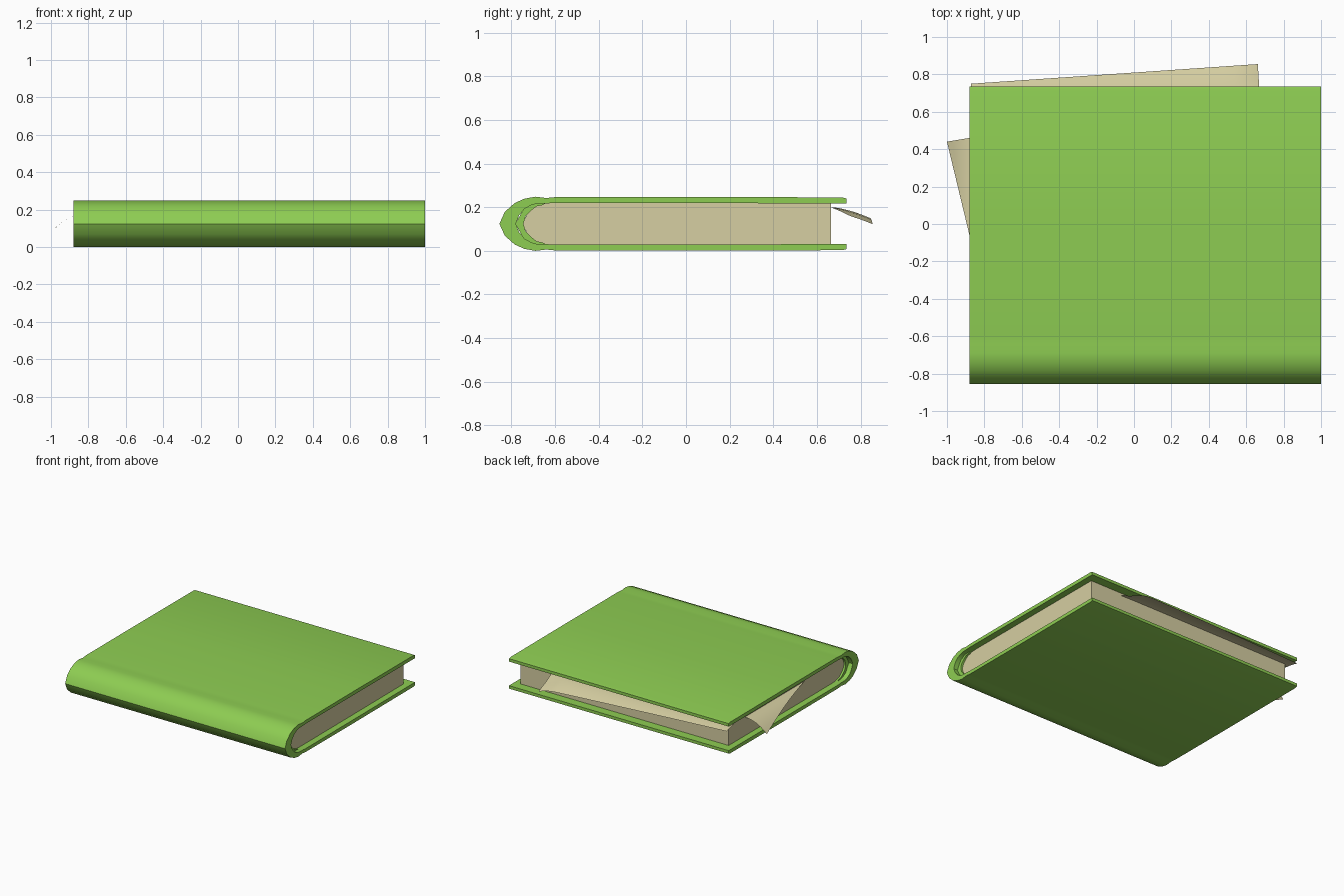
import bpy, bmesh, math
from mathutils import Vector

if "Cube" in bpy.data.objects:
    bpy.data.objects.remove(bpy.data.objects["Cube"])

def material(name, col):
    m = bpy.data.materials.new(name)
    m.diffuse_color = (*col, 1)
    m.use_nodes = True
    m.node_tree.nodes["Principled BSDF"].inputs["Base Color"].default_value = m.diffuse_color
    return m

GREEN = material("cover green", (0.27, 0.61, 0.085))
CREAM = material("page cream", (0.67, 0.62, 0.36))
ZC = 0.124  # mid height of the book

def finish(bm, name, mat, angle=40, closed=True):
    if closed:
        bmesh.ops.recalc_face_normals(bm, faces=bm.faces)
    me = bpy.data.meshes.new(name)
    bm.to_mesh(me)
    bm.free()
    me.materials.append(mat)
    ob = bpy.data.objects.new(name, me)
    bpy.context.collection.objects.link(ob)
    bpy.ops.object.select_all(action='DESELECT')
    ob.select_set(True)
    bpy.context.view_layer.objects.active = ob
    bpy.ops.object.shade_smooth_by_angle(angle=math.radians(angle))
    return ob

def mirrored(half):
    """Upper half (y, height above middle), listed towards the spine -> full path."""
    up = [(y, ZC + h) for y, h in half]
    down = [(y, ZC - h) for y, h in reversed(half) if h > 1e-6]
    return up + down

def strip_solid(name, outer, inner, x0, x1, mat):
    """Wall between two matching yz paths, extruded along x."""
    bm = bmesh.new()
    rings = [[bm.verts.new((x, y, z)) for y, z in p] for x in (x0, x1) for p in (outer, inner)]
    o0, i0, o1, i1 = rings
    n = len(outer)
    for k in range(n - 1):
        for a, b in ((o0, o1), (o1, i1), (i1, i0), (i0, o0)):
            bm.faces.new((a[k], a[k + 1], b[k + 1], b[k]))
    for k in (0, n - 1):
        bm.faces.new((o0[k], o1[k], i1[k], i0[k]))
    return finish(bm, name, mat)

# cover: two boards, hinge groove and rounded spine
outer = [(0.735, 0.116), (0.715, 0.121), (0.0, 0.123), (-0.60, 0.122), (-0.64, 0.118),
         (-0.69, 0.124), (-0.74, 0.115), (-0.785, 0.095), (-0.83, 0.055), (-0.855, 0.0)]
inner = [(0.735, 0.093), (0.715, 0.093), (0.0, 0.095), (-0.60, 0.096), (-0.64, 0.093),
         (-0.685, 0.092), (-0.71, 0.085), (-0.74, 0.068), (-0.765, 0.038), (-0.78, 0.0)]
strip_solid("cover", mirrored(outer), mirrored(inner), -0.88, 1.0, GREEN)

# spine lining, set in from the ends
lin_in = [(-0.66, 0.085), (-0.685, 0.08), (-0.71, 0.06), (-0.735, 0.035), (-0.745, 0.0)]
lin_out = [(-0.64, 0.094), (-0.685, 0.093), (-0.715, 0.085), (-0.745, 0.066), (-0.782, 0.0)]
strip_solid("spine_lining", mirrored(lin_out), mirrored(lin_in), -0.845, 0.965, GREEN)

# page block with rounded back
block = mirrored([(0.665, 0.0945), (-0.60, 0.0955), (-0.66, 0.093), (-0.695, 0.08),
                  (-0.725, 0.05), (-0.75, 0.0)])
bm = bmesh.new()
a = [bm.verts.new((-0.83, y, z)) for y, z in block]
b = [bm.verts.new((0.95, y, z)) for y, z in block]
bm.faces.new(a)
bm.faces.new(b)
for k in range(len(block)):
    j = (k + 1) % len(block)
    bm.faces.new((a[k], a[j], b[j], b[k]))
finish(bm, "page_block", CREAM)

def sheet(name, corners, height, nu, nv):
    """Loose page: bilinear patch in plan, height given by a rule."""
    c = [Vector(p) for p in corners]
    bm = bmesh.new()
    g = []
    for i in range(nu + 1):
        u = i / nu
        row = []
        for j in range(nv + 1):
            p = c[0].lerp(c[1], u).lerp(c[3].lerp(c[2], u), j / nv)
            row.append(bm.verts.new((p.x, p.y, height(p.x, p.y))))
        g.append(row)
    for i in range(nu):
        for j in range(nv):
            bm.faces.new((g[i][j], g[i + 1][j], g[i + 1][j + 1], g[i][j + 1]))
    bm.normal_update()
    if sum(f.normal.z for f in bm.faces) < 0:
        bmesh.ops.reverse_faces(bm, faces=bm.faces)
    return finish(bm, name, CREAM, 60, closed=False)

# loose page slipping out of the fore edge, drooping at its rim and right end
def back_height(x, y):
    t = max(0.0, (y - 0.66) / 0.195)
    e = max(0.0, (x - 0.54) / 0.12)
    return 0.2 - 0.055 * t ** 1.6 - 0.022 * e ** 2 * min(1, t * 2)

sheet("loose_page_back", [(-0.865, 0.64), (0.675, 0.64), (0.662, 0.855), (-0.872, 0.75)],
      back_height, 24, 8)

# loose page poking out at the left end, corner curled down
def left_height(x, y):
    s = max(0.0, (-0.82 - x) / 0.18)
    return 0.175 - 0.097 * s ** 2

sheet("loose_page_left", [(-1.0, 0.44), (-0.81, -0.35), (-0.78, -0.36), (-0.79, 0.475)],
      left_height, 12, 10)
